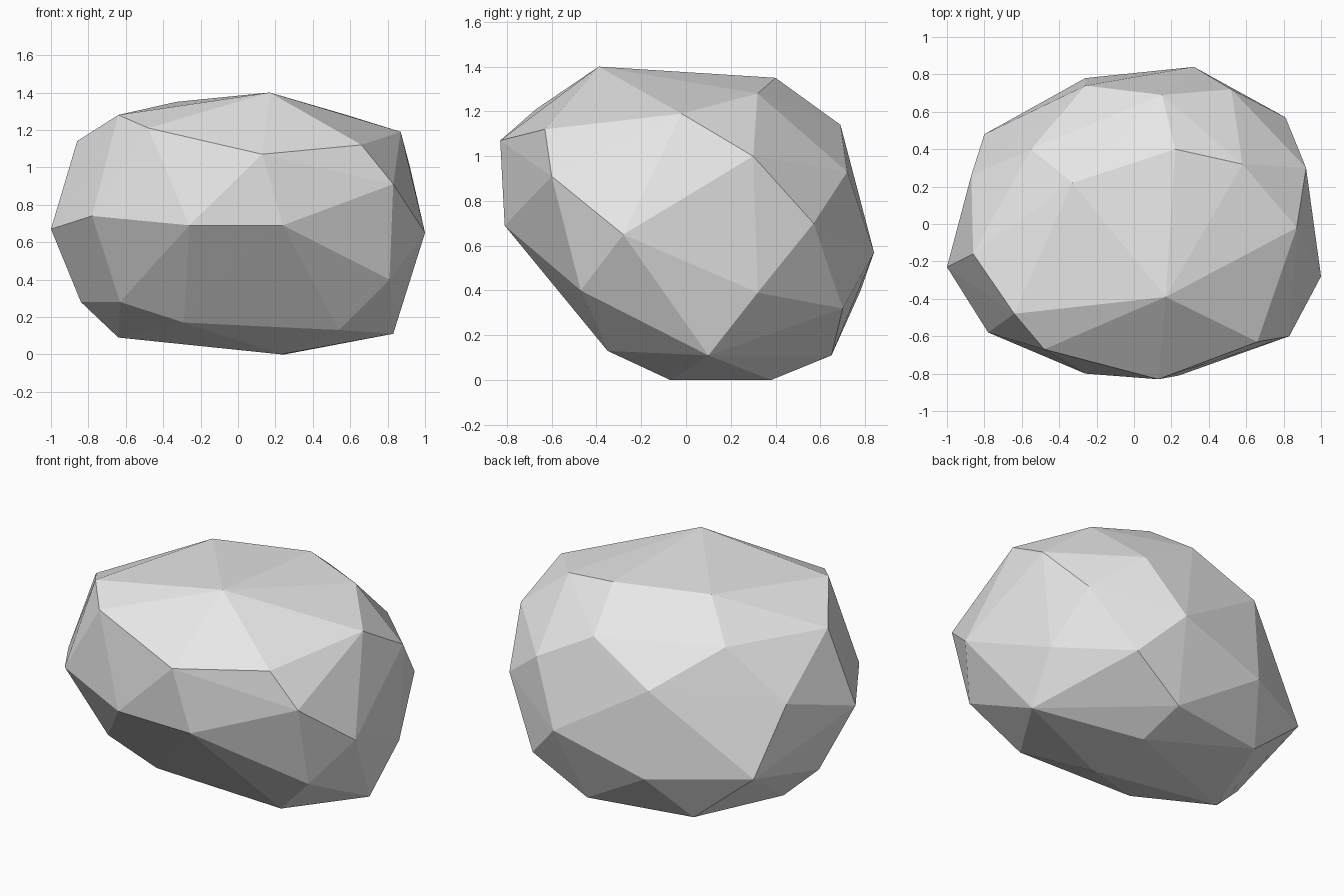
import bpy
import bmesh

# Remove the default cube only
default_cube = bpy.data.objects.get("Cube")
if default_cube:
    bpy.data.objects.remove(default_cube, do_unlink=True)


def make_material(name, color):
    """Plain flat colour for both the viewport and the render."""
    material = bpy.data.materials.new(name)
    material.use_nodes = True
    material.diffuse_color = color
    shader = material.node_tree.nodes["Principled BSDF"]
    shader.inputs["Base Color"].default_value = color
    shader.inputs["Roughness"].default_value = .9
    return material


def build_boulder(name, ledges, material):
    """Wrap the corners of all ledges in one tight faceted skin."""
    bm = bmesh.new()
    for ledge in ledges:
        for corner in ledge:
            bm.verts.new(corner)
    hull = bmesh.ops.convex_hull(bm, input=list(bm.verts))

    # Drop any corner that ended up inside the skin
    loose = [part for part in hull["geom_interior"]
             if isinstance(part, bmesh.types.BMVert)]
    if loose:
        bmesh.ops.delete(bm, geom=loose, context='VERTS')
    bmesh.ops.recalc_face_normals(bm, faces=list(bm.faces))

    # Crisp facets all over
    for face in bm.faces:
        face.smooth = False

    mesh = bpy.data.meshes.new(name)
    bm.to_mesh(mesh)
    bm.free()
    mesh.materials.append(material)
    boulder = bpy.data.objects.new(name, mesh)
    bpy.context.collection.objects.link(boulder)
    return boulder


# Crown: the gently sloping top
crown = [
    (.17, -.39, 1.4), (-.48, -.67, 1.21), (-.64, -.48, 1.28),
    (.87, -.02, 1.19), (-.33, .22, 1.35), (.22, .4, 1.35),
    (.58, .32, 1.28),
]

# Shoulder: the chipped rim beneath the crown
shoulder = [
    (.13, -.83, 1.07), (.66, -.63, 1.12), (.83, -.6, .91),
    (.92, .3, 1), (.52, .72, .93), (.15, .69, 1.14),
    (-.26, .74, .93), (-.55, .4, 1.15), (-.87, .26, .83),
    (-.86, -.16, 1.14),
]

# Waist: the widest girth
waist = [
    (.24, -.81, .69), (-.26, -.8, .69), (-.78, -.58, .74),
    (-1, -.23, .67), (-.8, .48, .43), (-.26, .78, .4),
    (.32, .84, .57), (.81, .57, .7), (1, -.28, .65),
]

# Underside: steep facets running in towards the ground
underside = [
    (.81, -.47, .4), (.88, .32, .39), (.56, .7, .32),
    (-.84, -.1, .28), (-.63, -.37, .28), (-.29, -.38, .17),
    (.54, -.35, .13), (.83, .1, .11), (.22, .65, .11),
    (-.43, .54, .12), (-.64, -.04, .09),
]

# Foot: the short edge the boulder rests on
foot = [(.23, -.07, 0), (.25, .38, 0)]

stone_grey = make_material("stone grey", (.8, .8, .8, 1))
build_boulder("boulder", [crown, shoulder, waist, underside, foot], stone_grey)
